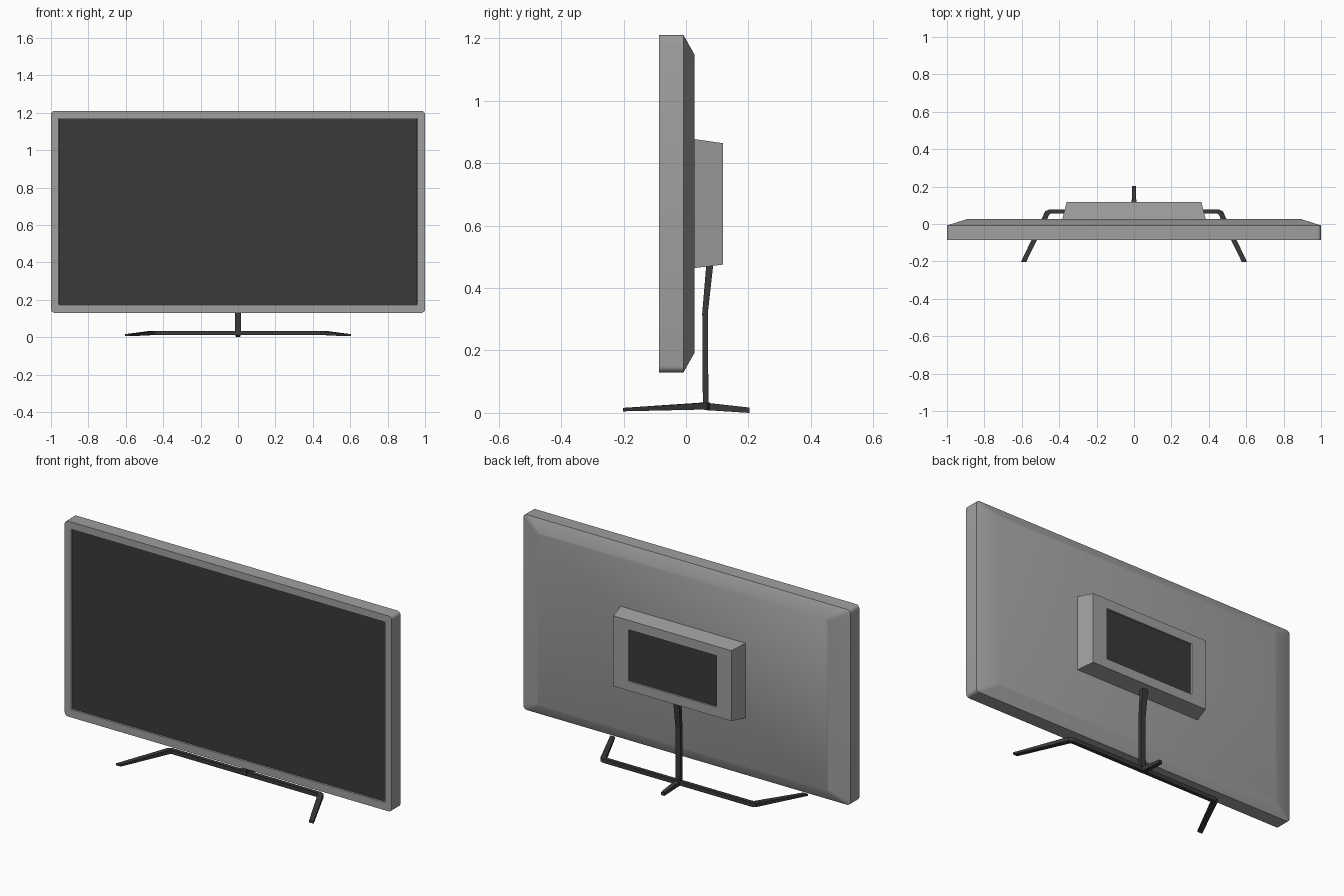
import bpy, bmesh, math

if "Cube" in bpy.data.objects:
    bpy.data.objects.remove(bpy.data.objects["Cube"])


def material(name, v):
    m = bpy.data.materials.new(name)
    m.diffuse_color = (v, v, v, 1)
    m.use_nodes = True
    m.node_tree.nodes["Principled BSDF"].inputs["Base Color"].default_value = m.diffuse_color
    return m


GREY = material("grey casing", 0.35)
DARK = material("dark charcoal", 0.042)


def loft(name, rings, mats, last_cap=0, mirror=False, cap_start=True):
    """Skin a solid through rings of equal point count; caps both ends."""
    bm = bmesh.new()
    loops = [[bm.verts.new(p) for p in r] for r in rings]
    n = len(loops[0])
    for a, b in zip(loops, loops[1:]):
        for i in range(n):
            j = (i + 1) % n
            bm.faces.new((a[i], a[j], b[j], b[i]))
    if cap_start:
        bm.faces.new(loops[0])
    bm.faces.new(loops[-1]).material_index = last_cap
    bmesh.ops.recalc_face_normals(bm, faces=bm.faces)
    me = bpy.data.meshes.new(name)
    bm.to_mesh(me)
    bm.free()
    for m in mats:
        me.materials.append(m)
    ob = bpy.data.objects.new(name, me)
    bpy.context.collection.objects.link(ob)
    if mirror:
        mod = ob.modifiers.new("mirror", 'MIRROR')
        mod.use_clip = True
    return ob


def rounded(hx, z0, z1, y, r, seg=4):
    """Rounded rectangle in the XZ plane."""
    pts = []
    for k, (cx, cz) in enumerate(((hx - r, z1 - r), (r - hx, z1 - r),
                                  (r - hx, z0 + r), (hx - r, z0 + r))):
        for s in range(seg + 1):
            a = math.pi / 2 * (k + s / seg)
            pts.append((cx + r * math.cos(a), y, cz + r * math.sin(a)))
    return pts


def rect_xz(hx, z0, z1, y):
    return [(hx, y, z1), (-hx, y, z1), (-hx, y, z0), (hx, y, z0)]


def rect_xy(hx, y0, y1, z):
    return [(hx, y1, z), (-hx, y1, z), (-hx, y0, z), (hx, y0, z)]


# Television casing with tapered back and recessed screen
casing = loft("casing_and_screen", [
    rounded(0.89, 0.192, 1.148, 0.027, 0.015),
    rounded(1.0, 0.13, 1.21, -0.008, 0.02),
    rounded(1.0, 0.13, 1.21, -0.086, 0.02),
    rounded(0.96, 0.173, 1.17, -0.086, 0.003),
    rounded(0.958, 0.175, 1.168, -0.079, 0.003),
], [GREY, DARK], last_cap=1)
bpy.context.view_layer.objects.active = casing
casing.select_set(True)
bpy.ops.object.shade_smooth_by_angle(angle=math.radians(25))
casing.select_set(False)

# Rear housing with recessed dark panel
loft("rear_housing", [
    rect_xz(0.385, 0.463, 0.878, 0.02),
    rect_xz(0.36, 0.475, 0.864, 0.118),
    rect_xz(0.27, 0.527, 0.812, 0.118),
    rect_xz(0.268, 0.529, 0.810, 0.112),
], [GREY, DARK], last_cap=1)

# Bent neck
loft("stand_neck", [
    rect_xy(0.015, 0.054, 0.072, 0.012),
    rect_xy(0.015, 0.052, 0.070, 0.32),
    rect_xy(0.018, 0.067, 0.090, 0.50),
], [DARK])


# Crossbar bending into the front feet, mirrored across x
def section(outer, inner, z0, z1):
    return [(*outer, z0), (*outer, z1), (*inner, z1), (*inner, z0)]


loft("stand_feet", [
    section((0, 0.077), (0, 0.056), 0.011, 0.034),
    section((0.455, 0.077), (0.445, 0.056), 0.011, 0.034),
    section((0.475, 0.068), (0.453, 0.050), 0.011, 0.033),
    section((0.604, -0.202), (0.576, -0.202), 0.005, 0.016),
], [DARK], mirror=True, cap_start=False)

# Short rear foot
loft("rear_foot", [
    rect_xz(0.014, 0.009, 0.033, 0.06),
    rect_xz(0.010, 0.0, 0.017, 0.203),
], [DARK])
